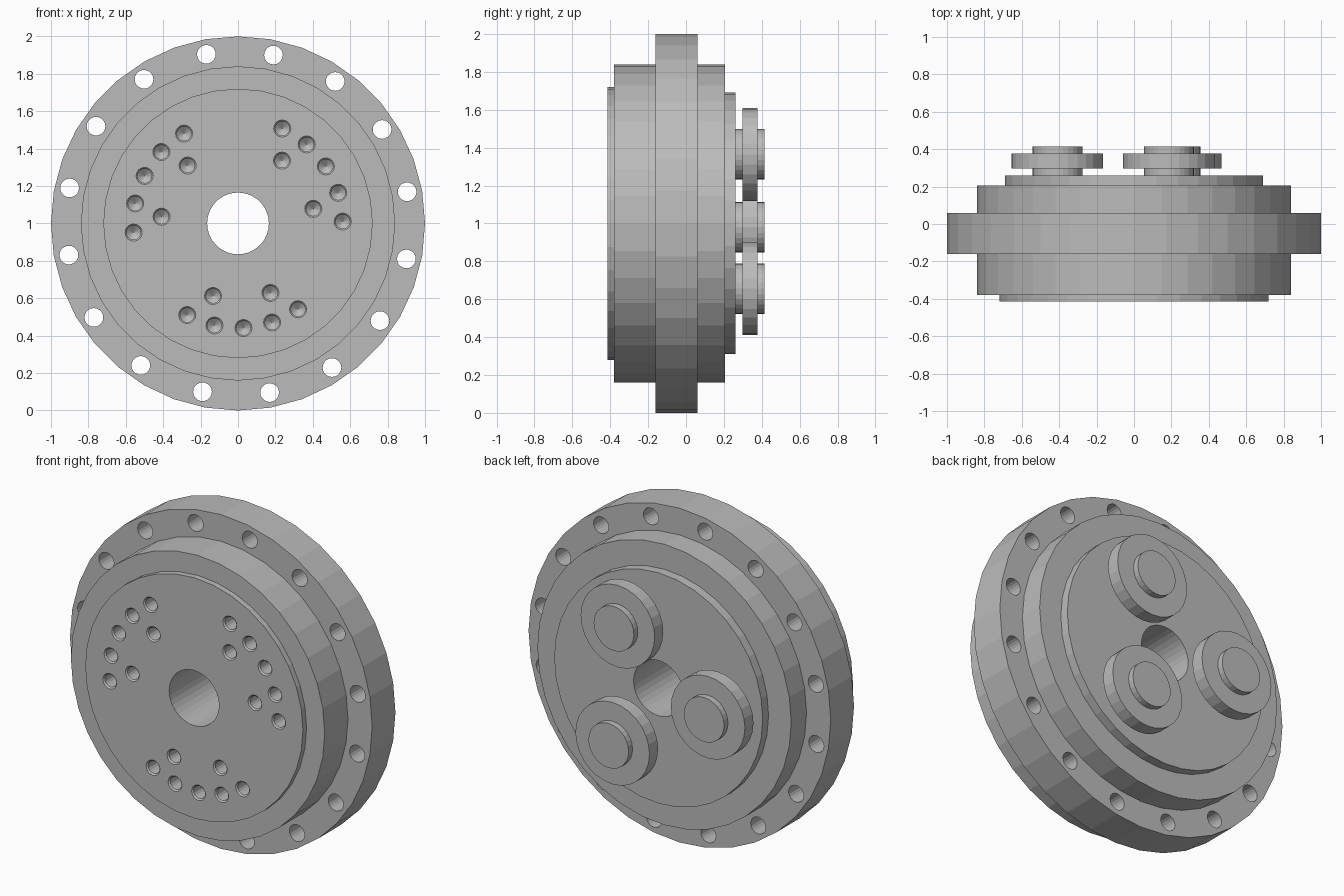
import bpy
import bmesh
from math import cos, sin, pi, radians

cube = bpy.data.objects.get("Cube")
if cube:
    bpy.data.objects.remove(cube, do_unlink=True)

GREY = (0.5, 0.5, 0.5, 1.0)
steel = bpy.data.materials.new("steel grey")
steel.use_nodes = True
steel.diffuse_color = GREY
steel.node_tree.nodes["Principled BSDF"].inputs["Base Color"].default_value = GREY


def lathe(bm, profile, sides, x=0.0, z=1.0, closed=False):
    """Turn (radius, y) points around an axis along y; open profiles get end caps."""
    rings = []
    for r, y in profile:
        if r == 0:
            rings.append([bm.verts.new((x, y, z))] * sides)
        else:
            rings.append([bm.verts.new((x + r * cos(2 * pi * i / sides), y,
                                        z + r * sin(2 * pi * i / sides)))
                          for i in range(sides)])
    pairs = list(zip(rings, rings[1:]))
    if closed:
        pairs.append((rings[-1], rings[0]))
    for a, b in pairs:
        for i in range(sides):
            j = (i + 1) % sides
            corners = list(dict.fromkeys((a[i], a[j], b[j], b[i])))
            bm.faces.new(corners)
    if not closed:
        for ring in (rings[0], rings[-1]):
            if len(set(ring)) > 1:
                bm.faces.new(ring)


def finish(bm, name):
    bmesh.ops.recalc_face_normals(bm, faces=bm.faces)
    mesh = bpy.data.meshes.new(name)
    bm.to_mesh(mesh)
    bm.free()
    mesh.materials.append(steel)
    obj = bpy.data.objects.new(name, mesh)
    bpy.context.collection.objects.link(obj)
    return obj


def polar(radius, degrees):
    a = radians(degrees)
    return radius * cos(a), 1 + radius * sin(a)


# Stepped housing with flange and centre bore
bm = bmesh.new()
lathe(bm, [(0.165, -0.415), (0.72, -0.415), (0.72, -0.38), (0.84, -0.38),
           (0.84, -0.16), (1.0, -0.16), (1.0, 0.06), (0.84, 0.06),
           (0.84, 0.205), (0.69, 0.205), (0.69, 0.26), (0.165, 0.26)],
      36, closed=True)
housing = finish(bm, "housing")

# Cutter: bolt holes through the flange and blind drilled holes in the front
bm = bmesh.new()
for k in range(16):
    lathe(bm, [(0.05, -0.25), (0.05, 0.15)], 20, *polar(0.92, 10.6 + 22.5 * k))
for group in (33, 153, 273):
    spots = [(0.56, group + 16 * k) for k in range(-2, 3)]
    spots += [(0.41, group + side * 22) for side in (-1, 1)]
    for radius, angle in spots:
        lathe(bm, [(0.046, -0.45), (0.046, -0.415), (0.038, -0.407),
                   (0.038, -0.22), (0, -0.19)], 16, *polar(radius, angle))
cutter = finish(bm, "hole_cutter")

cut = housing.modifiers.new("holes", "BOOLEAN")
cut.operation = "DIFFERENCE"
cut.solver = "EXACT"
cut.object = cutter
bpy.context.view_layer.objects.active = housing
housing.select_set(True)
bpy.ops.object.modifier_apply(modifier=cut.name)
bpy.data.objects.remove(cutter, do_unlink=True)

# Three planet gears, each a disc on a short shaft
for n, angle in enumerate((62.8, 182.8, 302.8), 1):
    bm = bmesh.new()
    lathe(bm, [(0.133, 0.255), (0.133, 0.297), (0.245, 0.297), (0.245, 0.378),
               (0.133, 0.378), (0.133, 0.415)], 28, *polar(0.41, angle))
    finish(bm, f"planet_gear_{n}")
